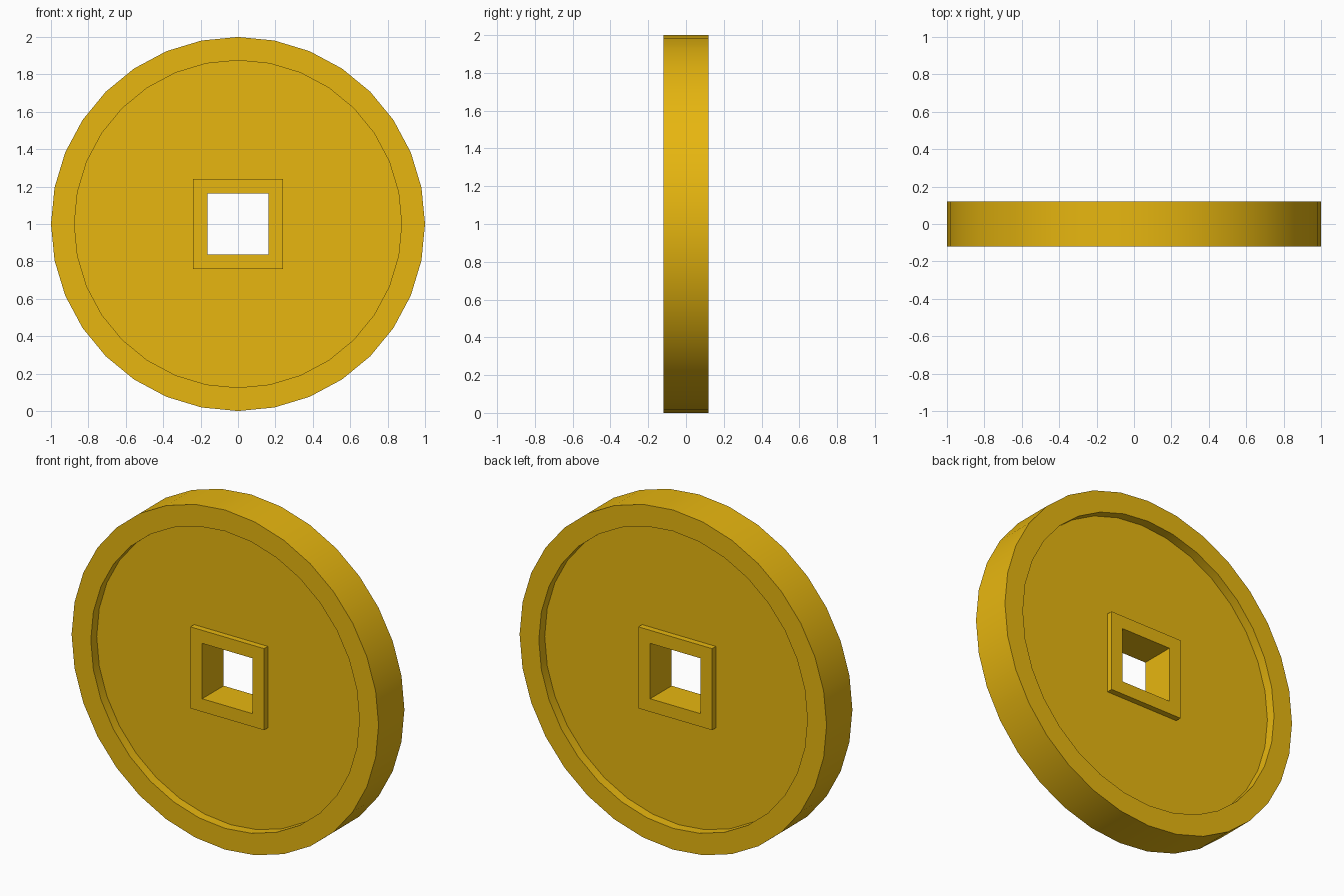
import bpy, bmesh
from math import sin, cos, tau, radians

if "Cube" in bpy.data.objects:
    bpy.data.objects.remove(bpy.data.objects["Cube"])

SIDES = 32


def loop(bm, size, y, square):
    """One closed loop around the y axis: round, or square with half-width size."""
    verts = []
    for i in range(SIDES):
        c, s = cos(tau * i / SIDES), sin(tau * i / SIDES)
        r = size / max(abs(c), abs(s)) if square else size
        verts.append(bm.verts.new((r * c, y, 1 + r * s)))
    return verts


# Front half of the section: outer rim, sunken face, raised collar, hole
front = [
    (1.0, -0.12, False), (0.875, -0.12, False), (0.875, -0.065, False),
    (0.24, -0.065, True), (0.24, -0.10, True), (0.163, -0.10, True),
]
section = front + [(r, -y, sq) for r, y, sq in reversed(front)]

# Coin body: join neighbouring loops all the way around the section
bm = bmesh.new()
loops = [loop(bm, *p) for p in section]
for a, b in zip(loops, loops[1:] + loops[:1]):
    for i in range(SIDES):
        j = (i + 1) % SIDES
        bm.faces.new((a[i], a[j], b[j], b[i]))
bmesh.ops.recalc_face_normals(bm, faces=bm.faces[:])
mesh = bpy.data.meshes.new("coin")
bm.to_mesh(mesh)
bm.free()

coin = bpy.data.objects.new("coin", mesh)
bpy.context.collection.objects.link(coin)

# Gold colour
gold = bpy.data.materials.new("gold")
gold.diffuse_color = (0.8, 0.47, 0.005, 1)
gold.use_nodes = True
gold.node_tree.nodes["Principled BSDF"].inputs["Base Color"].default_value = gold.diffuse_color
mesh.materials.append(gold)

# Smooth round walls, crisp edges
bpy.context.view_layer.objects.active = coin
coin.select_set(True)
bpy.ops.object.shade_smooth_by_angle(angle=radians(30))
